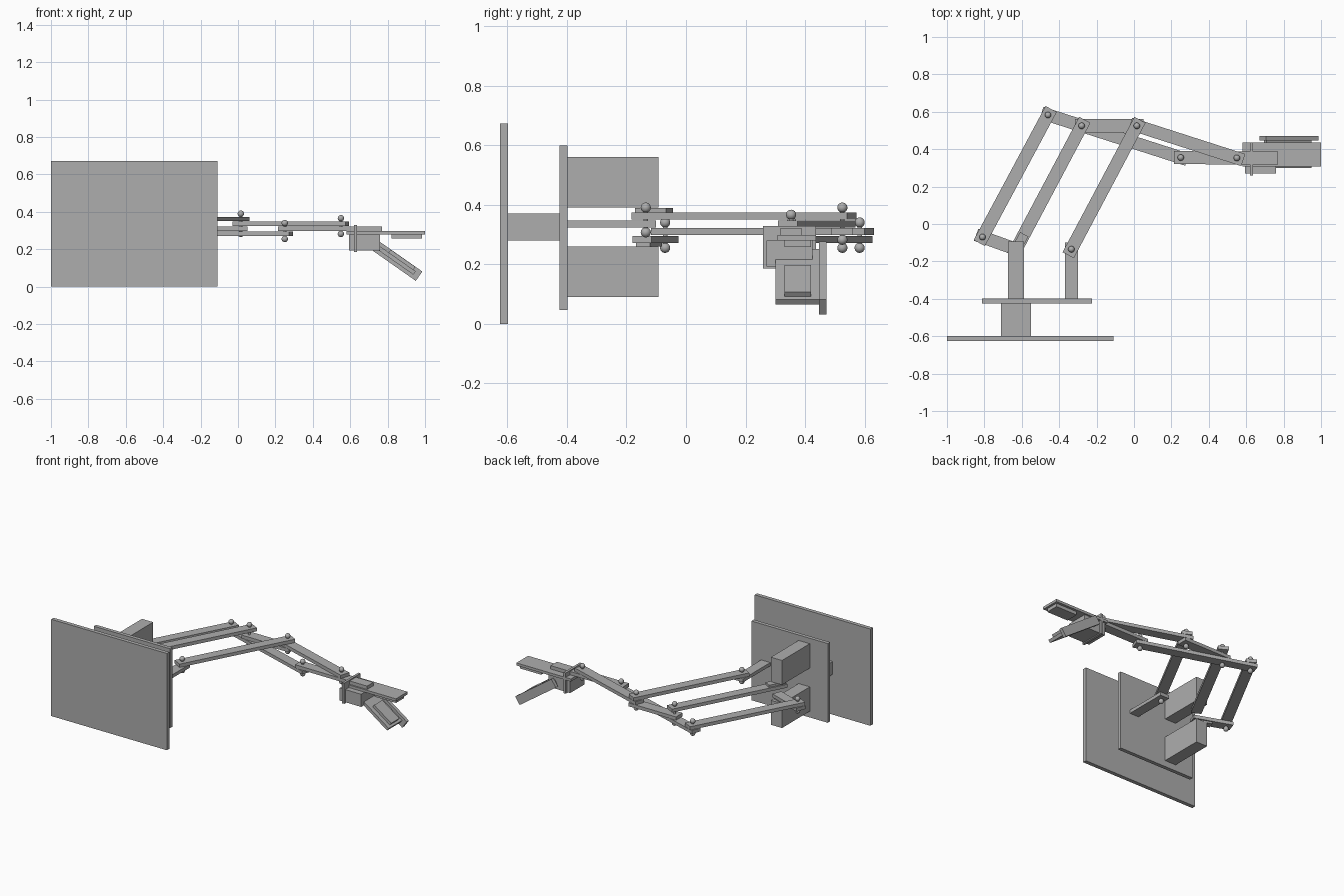
import bpy
import math
from mathutils import Matrix, Vector

if "Cube" in bpy.data.objects:
    bpy.data.objects.remove(bpy.data.objects["Cube"])

GREY = (0.42, 0.42, 0.42, 1.0)
metal = bpy.data.materials.new("plain_grey")
metal.use_nodes = True
metal.diffuse_color = GREY
metal.node_tree.nodes["Principled BSDF"].inputs["Base Color"].default_value = GREY

# Bottom heights of the four stacked link levels
THICK = 0.0235
LEVEL = {n: 0.272 + 0.026 * (n - 1) for n in (1, 2, 3, 4)}


def finish(name):
    obj = bpy.context.object
    obj.name = name
    obj.data.materials.append(metal)
    return obj


def block(name, size, matrix):
    """Box of a given size placed by a matrix."""
    bpy.ops.mesh.primitive_cube_add(size=1)
    obj = finish(name)
    obj.data.transform(matrix @ Matrix.Diagonal((*size, 1)))
    return obj


def box(name, x, y, z):
    """Upright box from its ranges."""
    low, high = Vector((x[0], y[0], z[0])), Vector((x[1], y[1], z[1]))
    return block(name, high - low, Matrix.Translation((low + high) / 2))


def link(name, start, end, bottom, width=0.068, over=0.036, thick=THICK):
    """Flat bar between two pivots, running a little past both."""
    a, b = Vector(start), Vector(end)
    d = b - a
    mid = (a + b) / 2
    place = Matrix.Translation((mid.x, mid.y, bottom + thick / 2))
    turn = Matrix.Rotation(math.atan2(d.y, d.x), 4, "Z")
    return block(name, (d.length + 2 * over, width, thick), place @ turn)


def pivot(name, point, low, high):
    """Pin with a ball at each end."""
    bpy.ops.mesh.primitive_cylinder_add(
        vertices=16, radius=0.008, depth=high - low,
        location=(*point, (low + high) / 2))
    finish(name + "_pin")
    for label, z in (("lower", low), ("upper", high)):
        bpy.ops.mesh.primitive_uv_sphere_add(
            segments=24, ring_count=12, radius=0.017, location=(*point, z))
        finish(f"{name}_{label}_ball")
        bpy.ops.object.shade_smooth()


# Base plates, column and the two motors
box("base_plate", (-1, -0.11), (-0.625, -0.598), (0, 0.673))
box("base_column", (-0.71, -0.55), (-0.598, -0.424), (0.28, 0.37))
box("shoulder_plate", (-0.813, -0.225), (-0.424, -0.398), (0.047, 0.598))
for label, z in (("upper", (0.39, 0.56)), ("lower", (0.09, 0.26))):
    box(label + "_motor", (-0.674, -0.588), (-0.398, -0.093), z)
box("fixed_arm", (-0.37, -0.3), (-0.398, -0.1), (LEVEL[3], LEVEL[3] + THICK))

# Pivot positions in plan
crank_end = (-0.81, -0.07)
motor_axis = (-0.63, -0.135)
fixed_end = (-0.335, -0.135)
rear_elbow = (-0.46, 0.583)
mid_elbow = (-0.28, 0.525)
front_elbow = (0.015, 0.525)
wrist_rear = (0.25, 0.355)
wrist_front = (0.55, 0.353)

# Motor horns
link("upper_horn", motor_axis, (-0.6, -0.08), LEVEL[4] + THICK, 0.05, 0.028, 0.0155)
link("lower_horn", motor_axis, (-0.69, -0.113), 0.26, 0.05, 0.028, 0.012)

# Linkage bars
link("crank_link", crank_end, motor_axis, LEVEL[1])
link("rear_arm", crank_end, rear_elbow, LEVEL[2])
link("middle_arm", motor_axis, mid_elbow, LEVEL[4])
link("front_arm", fixed_end, front_elbow, LEVEL[4])
link("elbow_link", mid_elbow, front_elbow, LEVEL[2], 0.073)
link("lower_forearm", rear_elbow, wrist_rear, LEVEL[1])
link("upper_forearm", front_elbow, wrist_front, LEVEL[3])
link("wrist_link", wrist_rear, (0.735, 0.353), LEVEL[2], 0.07)

# Pivots with ball ends
for name, point, low, high in (
        ("crank_pivot", crank_end, 0.255, 0.34),
        ("fixed_pivot", fixed_end, 0.307, 0.39),
        ("rear_elbow_pivot", rear_elbow, 0.255, 0.34),
        ("middle_elbow_pivot", mid_elbow, 0.255, 0.39),
        ("front_elbow_pivot", front_elbow, 0.282, 0.39),
        ("rear_wrist_pivot", wrist_rear, 0.255, 0.34),
        ("front_wrist_pivot", wrist_front, 0.282, 0.366)):
    pivot(name, point, low, high)

# Gripper body and fixed jaw
box("gripper_bracket", (0.62, 0.637), (0.258, 0.437), (0.185, 0.329))
box("gripper_motor", (0.594, 0.759), (0.27, 0.425), (0.192, 0.28))
box("fixed_jaw", (0.58, 1), (0.308, 0.437), (0.28, 0.298))
box("fixed_jaw_pad", (0.82, 0.985), (0.33, 0.42), (0.257, 0.28))

# Moving jaw, tilted down; local x runs back from the tip
tilt = Matrix.Translation((0.968, 0, 0.056)) @ Matrix.Rotation(math.radians(35), 4, "Y")


def jaw_part(name, size, centre):
    block(name, size, tilt @ Matrix.Translation(centre))


jaw_part("moving_jaw_side", (0.34, 0.024, 0.061), (-0.17, 0.459, 0))
jaw_part("moving_jaw_finger", (0.295, 0.148, 0.022), (-0.177, 0.374, 0))
jaw_part("moving_jaw_pad", (0.16, 0.09, 0.019), (-0.125, 0.375, 0.02))
